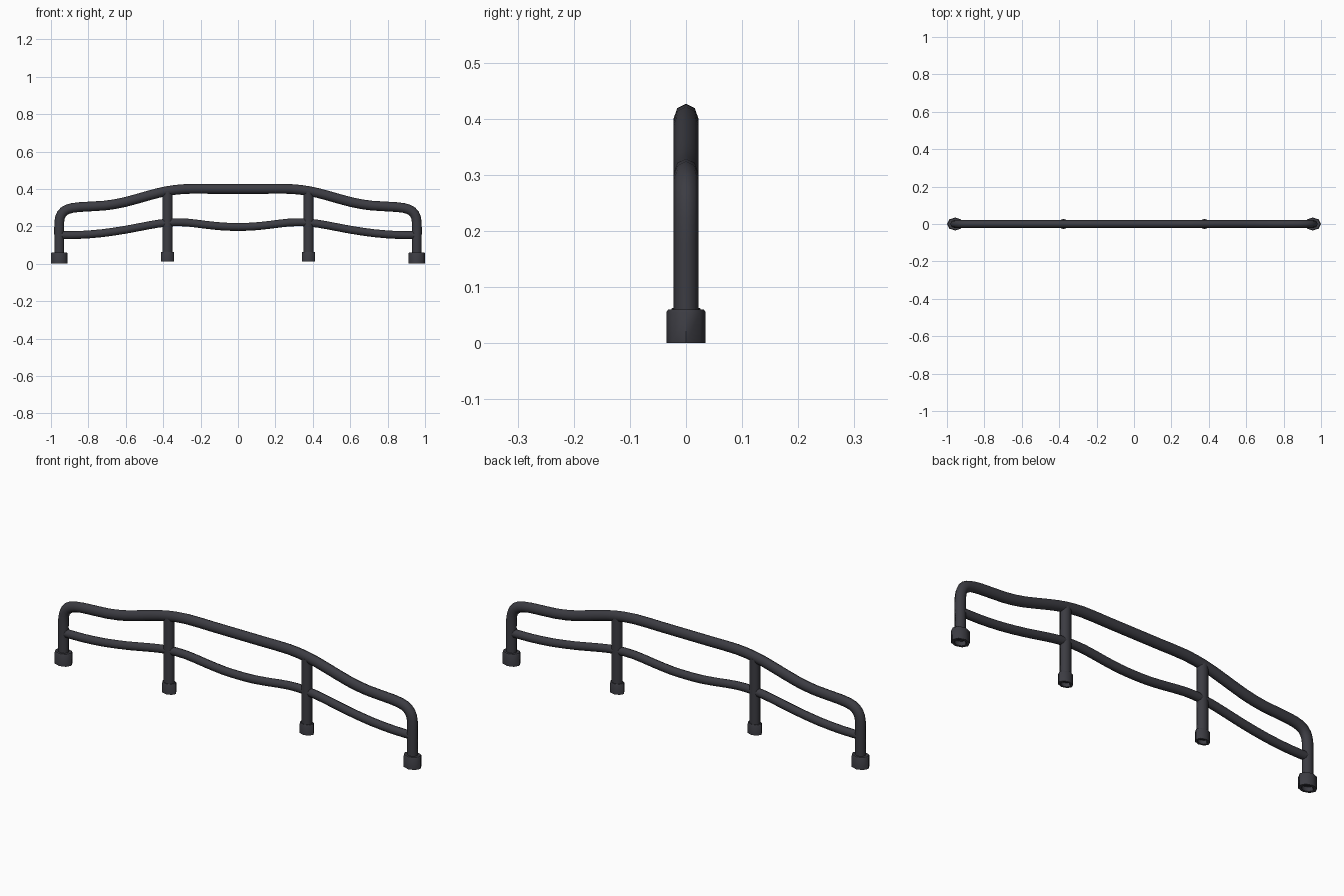
import bpy, bmesh, math
from mathutils import Vector

if "Cube" in bpy.data.objects:
    bpy.data.objects.remove(bpy.data.objects["Cube"])

SIDES = 8
mat = bpy.data.materials.new("dark_metal")
mat.diffuse_color = (0.045, 0.045, 0.055, 1)
mat.use_nodes = True
mat.node_tree.nodes["Principled BSDF"].inputs["Base Color"].default_value = mat.diffuse_color


def finish(bm, name, angle):
    bmesh.ops.recalc_face_normals(bm, faces=bm.faces)
    me = bpy.data.meshes.new(name)
    bm.to_mesh(me)
    bm.free()
    me.materials.append(mat)
    ob = bpy.data.objects.new(name, me)
    bpy.context.collection.objects.link(ob)
    bpy.ops.object.select_all(action='DESELECT')
    ob.select_set(True)
    bpy.context.view_layer.objects.active = ob
    bpy.ops.object.shade_smooth_by_angle(angle=math.radians(angle))
    return ob


def skin(bm, rings):
    for a, b in zip(rings, rings[1:]):
        for i in range(SIDES):
            j = (i + 1) % SIDES
            bm.faces.new((a[i], a[j], b[j], b[i]))
    bm.faces.new(rings[0])
    bm.faces.new(rings[-1])


def smooth_path(half, steps=2):
    """Mirror a left-half (x, z) path and round it with a Catmull-Rom spline."""
    pts = half + [(-x, z) for x, z in reversed(half) if x != 0]
    p = [Vector((x, 0, z)) for x, z in pts]
    p = [2 * p[0] - p[1]] + p + [2 * p[-1] - p[-2]]
    out = []
    for a, b, c, d in zip(p, p[1:], p[2:], p[3:]):
        for s in range(steps):
            t = s / steps
            out.append(0.5 * (2 * b + (c - a) * t + (2 * a - 5 * b + 4 * c - d) * t * t
                              + (3 * b - a - 3 * c + d) * t ** 3))
    return out + [p[-2]]


def tube(name, path, r_plane, r_y):
    """Sweep an oval octagon along a path lying in the xz plane."""
    bm = bmesh.new()
    rings = []
    for k, p in enumerate(path):
        t = (path[min(k + 1, len(path) - 1)] - path[max(k - 1, 0)]).normalized()
        n = Vector((-t.z, 0, t.x))
        rings.append([bm.verts.new(p + n * r_plane * math.cos(a) + Vector((0, r_y * math.sin(a), 0)))
                      for a in (2 * math.pi * i / SIDES for i in range(SIDES))])
    skin(bm, rings)
    return finish(bm, name, 60)


def foot(name, x, rx, ry, z0, z1):
    """Octagonal rubber foot with a recessed underside."""
    bm = bmesh.new()
    profile = [(0.62, z0 + 0.02), (0.66, z0), (1.0, z0), (1.0, z1 - 0.005), (0.92, z1), (0.5, z1)]
    rings = [[bm.verts.new((x + rx * s * math.cos(a), ry * s * math.sin(a), z))
              for a in (2 * math.pi * i / SIDES for i in range(SIDES))] for s, z in profile]
    skin(bm, rings)
    return finish(bm, name, 50)


# Top rail continuing down into the outer legs
tube("top_rail", smooth_path([
    (-0.956, 0.03), (-0.956, 0.13), (-0.956, 0.22), (-0.944, 0.265), (-0.912, 0.291),
    (-0.848, 0.303), (-0.714, 0.311), (-0.607, 0.329), (-0.473, 0.366), (-0.382, 0.388),
    (-0.28, 0.40), (-0.14, 0.40), (0, 0.40)]), 0.026, 0.022)

# Wavy lower rail
tube("lower_rail", smooth_path([
    (-0.95, 0.153), (-0.85, 0.154), (-0.73, 0.163), (-0.60, 0.182), (-0.48, 0.205),
    (-0.38, 0.22), (-0.28, 0.221), (-0.17, 0.208), (-0.08, 0.199), (0, 0.197)]), 0.021, 0.019)

# Inner posts and all feet
for side, s in (("left", -1), ("right", 1)):
    tube(side + "_inner_post", [Vector((s * 0.377, 0, z)) for z in (0.03, 0.2, 0.385)], 0.027, 0.022)
    foot(side + "_inner_foot", s * 0.377, 0.036, 0.027, 0.012, 0.063)
    foot(side + "_outer_foot", s * 0.956, 0.044, 0.035, 0.0, 0.06)
